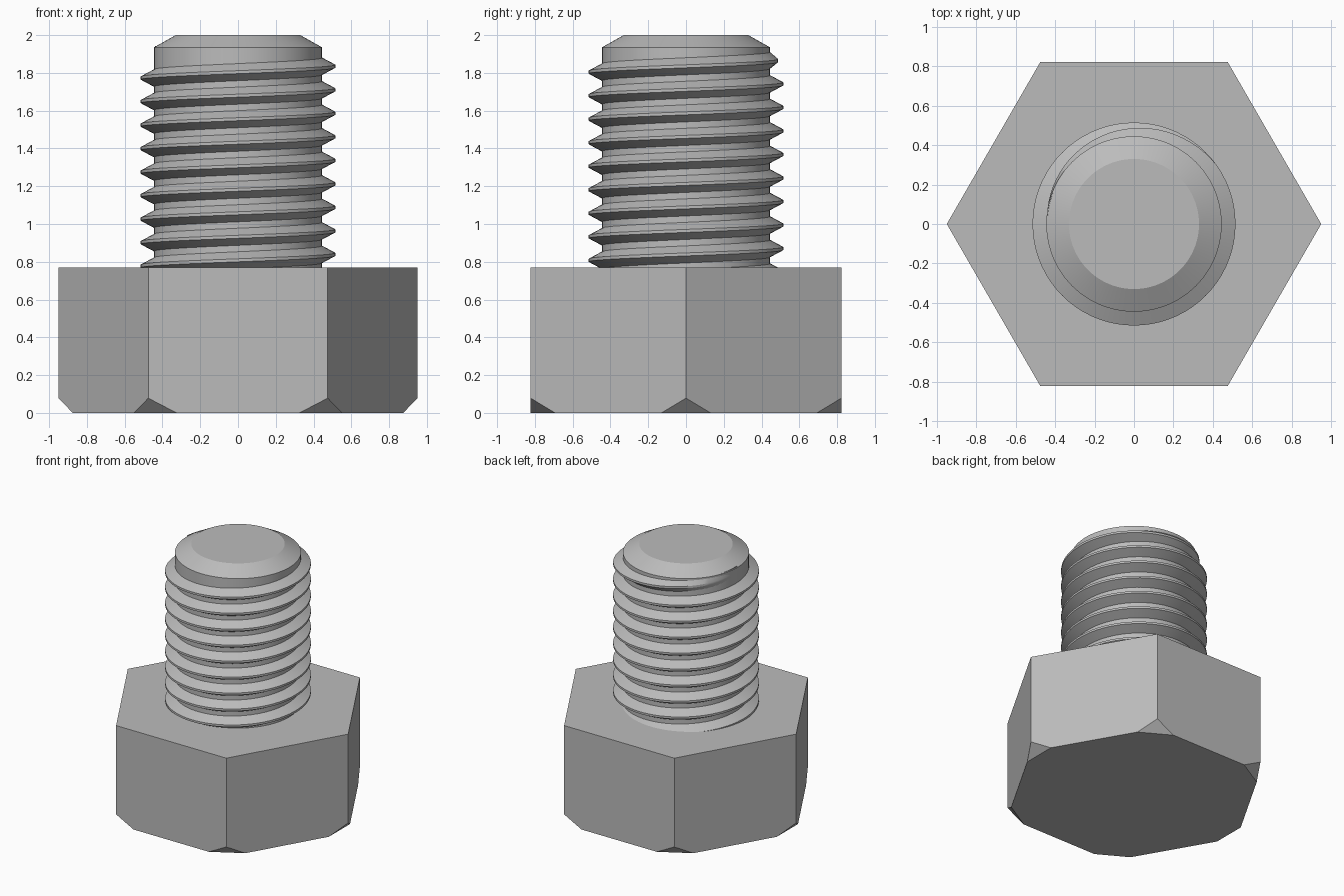
import bpy, bmesh, math
from math import cos, sin, pi, radians

cube = bpy.data.objects.get("Cube")
if cube:
    bpy.data.objects.remove(cube, do_unlink=True)

STEEL = (0.5, 0.5, 0.5, 1.0)
steel = bpy.data.materials.new("grey_steel")
steel.use_nodes = True
steel.diffuse_color = STEEL
steel.node_tree.nodes["Principled BSDF"].inputs["Base Color"].default_value = STEEL


def finish(name, bm, smooth=True):
    """Turn a bmesh into a steel object."""
    bmesh.ops.recalc_face_normals(bm, faces=bm.faces)
    mesh = bpy.data.meshes.new(name)
    bm.to_mesh(mesh)
    bm.free()
    mesh.materials.append(steel)
    obj = bpy.data.objects.new(name, mesh)
    bpy.context.collection.objects.link(obj)
    if smooth:
        bpy.ops.object.select_all(action='DESELECT')
        obj.select_set(True)
        bpy.context.view_layer.objects.active = obj
        bpy.ops.object.shade_smooth_by_angle(angle=radians(25))
    return obj


def ring(bm, radius, z, sides):
    return [bm.verts.new((radius * cos(2 * pi * i / sides),
                          radius * sin(2 * pi * i / sides), z))
            for i in range(sides)]


def bridge(bm, a, b):
    n = len(a)
    for i in range(n):
        j = (i + 1) % n
        bm.faces.new((a[i], a[j], b[j], b[i]))


# Hexagonal head, with each lower corner cut off flat
HEAD_R, HEAD_TOP, CUT, CUT_Z = 0.95, 0.77, 0.15, 0.078
bm = bmesh.new()
top = ring(bm, HEAD_R, HEAD_TOP, 6)
corner = ring(bm, HEAD_R, CUT_Z, 6)
floor = []
for i in range(6):
    here = corner[i].co
    pair = []
    for other in (corner[i - 1].co, corner[(i + 1) % 6].co):
        p = here.lerp(other, CUT / HEAD_R)
        pair.append(bm.verts.new((p.x, p.y, 0)))
    bm.faces.new((corner[i], pair[0], pair[1]))
    floor.append(pair)
for i in range(6):
    j = (i + 1) % 6
    bm.faces.new((top[i], corner[i], floor[i][1], floor[j][0], corner[j], top[j]))
bm.faces.new(top)
bm.faces.new([v for pair in floor for v in pair])
finish("hex_head", bm, smooth=False)

# Round shank with a chamfered tip
CORE_R = 0.445
bm = bmesh.new()
rings = [ring(bm, r, z, 96) for r, z in
         ((CORE_R, 0.7), (CORE_R, 1.935), (0.33, 2.0))]
for a, b in zip(rings, rings[1:]):
    bridge(bm, a, b)
bm.faces.new(rings[0])
bm.faces.new(rings[-1])
finish("shank", bm)

# Right-handed helical thread that fades into the shank at the top
PITCH, CREST_R, STEPS = 0.1245, 0.515, 72
BASE_R = CORE_R - 0.005
TURNS = 9.5
FADE = 0.4                       # last part of a turn, where the ridge sinks
Z_END = 1.835 + PITCH * 0.5      # crest height where the thread ends
bm = bmesh.new()
count = int(TURNS * STEPS)
sections = []
for k in range(count + 1):
    back = (count - k) / STEPS   # turns left to the end
    angle = pi - 2 * pi * back
    z = Z_END - PITCH * back
    crest = BASE_R + (CREST_R - BASE_R) * min(1, back / FADE)
    sections.append([bm.verts.new((r * cos(angle), r * sin(angle), z + dz))
                     for r, dz in ((BASE_R, -0.048), (crest, -0.008),
                                   (crest, 0.008), (BASE_R, 0.048))])
for a, b in zip(sections, sections[1:]):
    bridge(bm, a, b)
bm.faces.new(sections[0])
finish("thread", bm)
